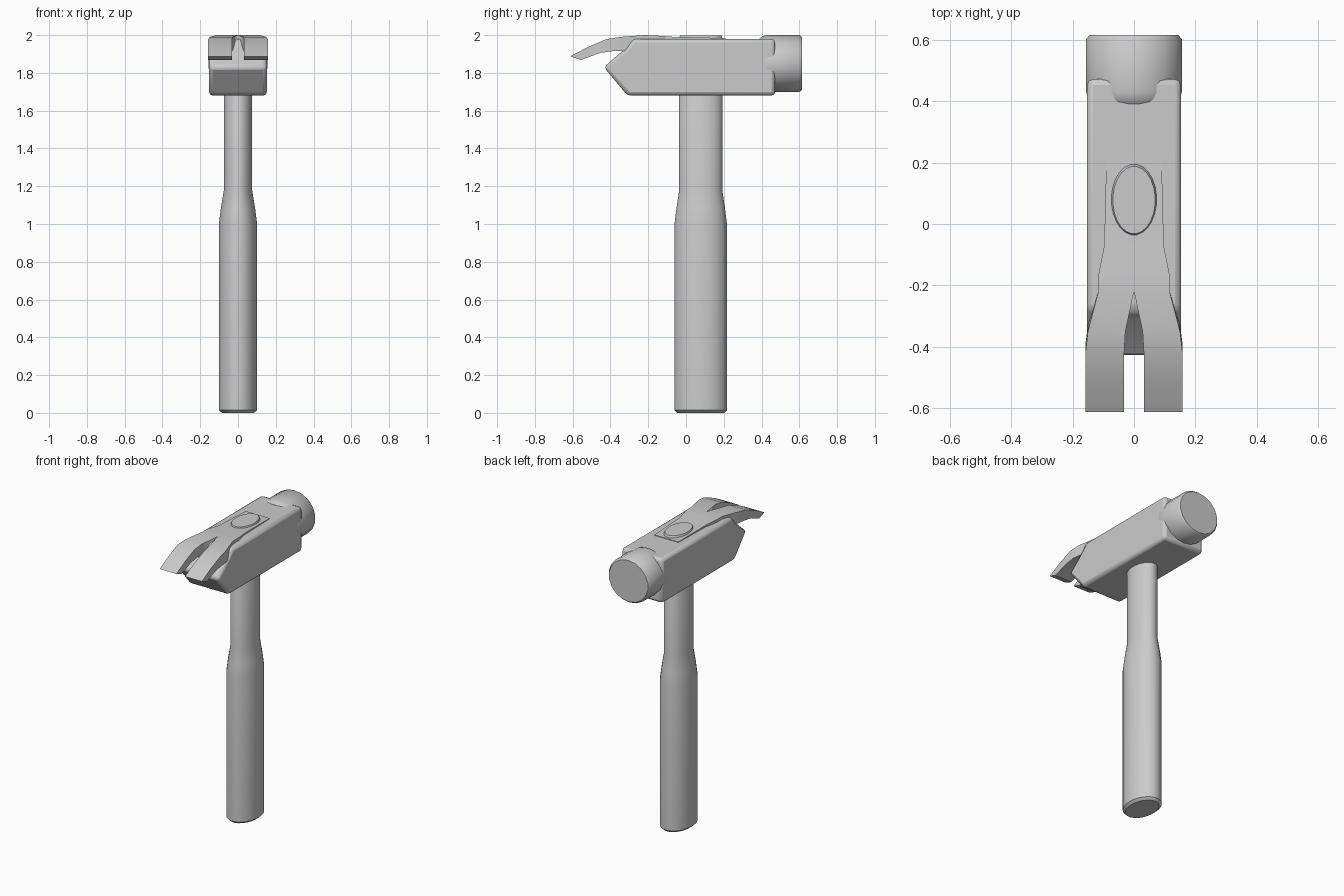
import bpy, bmesh
from math import cos, sin, tau, radians

cube = bpy.data.objects.get("Cube")
if cube:
    bpy.data.objects.remove(cube, do_unlink=True)

grey = bpy.data.materials.new("plain grey")
grey.use_nodes = True
grey.diffuse_color = (0.6, 0.6, 0.6, 1)
grey.node_tree.nodes["Principled BSDF"].inputs["Base Color"].default_value = (0.6, 0.6, 0.6, 1)


def loft(name, rings):
    """Skin a list of equal-length point rings and cap both ends."""
    bm = bmesh.new()
    rows = [[bm.verts.new(p) for p in ring] for ring in rings]
    n = len(rows[0])
    for a, b in zip(rows, rows[1:]):
        for i in range(n):
            j = (i + 1) % n
            bm.faces.new((a[i], a[j], b[j], b[i]))
    bm.faces.new(rows[0])
    bm.faces.new(rows[-1])
    bmesh.ops.recalc_face_normals(bm, faces=bm.faces)
    mesh = bpy.data.meshes.new(name)
    bm.to_mesh(mesh)
    bm.free()
    mesh.materials.append(grey)
    obj = bpy.data.objects.new(name, mesh)
    bpy.context.collection.objects.link(obj)
    return obj


def smooth(obj, angle):
    bpy.ops.object.select_all(action='DESELECT')
    obj.select_set(True)
    bpy.context.view_layer.objects.active = obj
    bpy.ops.object.shade_smooth_by_angle(angle=radians(angle))


def circle(n):
    return [(cos(tau * (i + 0.5) / n), sin(tau * (i + 0.5) / n)) for i in range(n)]


# Oval handle: height, half width, half depth; its top shows through the head
sections = [(0, 0.085, 0.125), (0.015, 0.102, 0.14), (1.0, 0.102, 0.14),
            (1.08, 0.092, 0.13), (1.18, 0.075, 0.115), (1.985, 0.075, 0.117),
            (1.997, 0.069, 0.11)]
handle = loft("handle", [[(c * rx, 0.078 + s * ry, z) for c, s in circle(24)]
                         for z, rx, ry in sections])
smooth(handle, 40)

# Head block: side profile pushed across the width, edges bevelled
profile = [(-0.31, 1.68), (0.472, 1.68), (0.472, 1.98), (-0.28, 1.98),
           (-0.315, 1.935), (-0.435, 1.83)]
head = loft("head_block", [[(x, y, z) for y, z in profile] for x in (-0.153, 0.153)])
bevel = head.modifiers.new("soft edges", 'BEVEL')
bevel.width = 0.02
bevel.segments = 2
bevel.limit_method = 'ANGLE'
bevel.angle_limit = radians(25)
smooth(head, 35)

# Round striking face: position along the head, scale of the ring
face = loft("striking_face", [[(c * 0.158 * k, y, 1.85 + s * 0.15 * k) for c, s in circle(18)]
                              for y, k in [(0.39, 0.88), (0.405, 0.96), (0.43, 1),
                                           (0.602, 1), (0.615, 0.93)]])
smooth(face, 50)

# Claw, one half: top y, bottom y, inner x, outer x, top z, bottom z
stations = [(0.21, 0.21, 0, 0.09, 1.984, 1.95),
            (-0.07, -0.07, 0, 0.097, 1.991, 1.95),
            (-0.16, -0.16, 0, 0.115, 1.998, 1.94),
            (-0.22, -0.22, 0, 0.116, 2.0, 1.925),
            (-0.35, -0.33, 0.028, 0.15, 1.99, 1.916),
            (-0.42, -0.39, 0.032, 0.158, 1.979, 1.915),
            (-0.52, -0.456, 0.032, 0.158, 1.937, 1.905),
            (-0.612, -0.557, 0.032, 0.158, 1.888, 1.868)]
claw = loft("claw", [[(xi, yt, zt), (xo, yt, zt), (xo, yb, zb), (xi, yb, zb)]
                     for yt, yb, xi, xo, zt, zb in stations])
# Open the inner wall where the two halves join, then mirror
bm = bmesh.new()
bm.from_mesh(claw.data)
inner = [f for f in bm.faces if all(abs(v.co.x) < 0.001 for v in f.verts)]
bmesh.ops.delete(bm, geom=inner, context='FACES')
bm.to_mesh(claw.data)
bm.free()
claw.modifiers.new("other half", 'MIRROR')
smooth(claw, 20)
